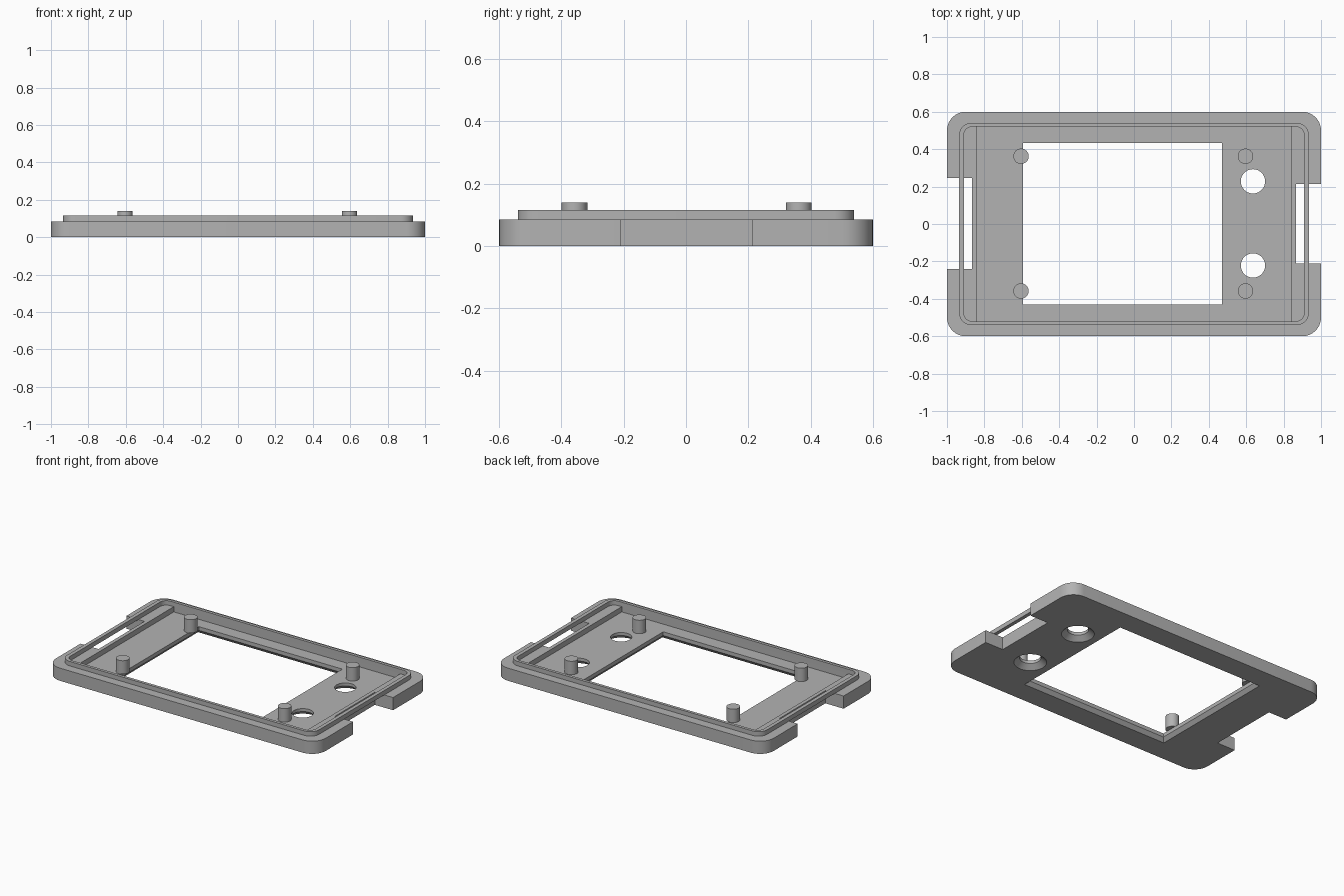
import bpy, bmesh, math

if "Cube" in bpy.data.objects:
    bpy.data.objects.remove(bpy.data.objects["Cube"], do_unlink=True)

GREY = (0.45, 0.45, 0.45, 1)
grey = bpy.data.materials.new("matte grey")
grey.use_nodes = True
grey.diffuse_color = GREY
grey.node_tree.nodes["Principled BSDF"].inputs["Base Color"].default_value = GREY


def rect(hx, hy, r=0, steps=8):
    """Outline of a rectangle with optional rounded corners."""
    pts = []
    for k, (sx, sy) in enumerate([(1, 1), (-1, 1), (-1, -1), (1, -1)]):
        if not r:
            pts.append((sx * hx, sy * hy))
            continue
        for i in range(steps + 1):
            a = math.pi / 2 * (k + i / steps)
            pts.append((sx * (hx - r) + r * math.cos(a), sy * (hy - r) + r * math.sin(a)))
    return pts


def circle(r, n=40):
    return [(r * math.cos(2 * math.pi * i / n), r * math.sin(2 * math.pi * i / n)) for i in range(n)]


def loft(name, layers, at=(0, 0), ring=False):
    """Join outlines given as (z, points); a ring closes on itself, else ends are capped."""
    bm = bmesh.new()
    loops = [[bm.verts.new((x + at[0], y + at[1], z)) for x, y in pts] for z, pts in layers]
    n = len(loops[0])
    pairs = list(zip(loops, loops[1:])) + ([(loops[-1], loops[0])] if ring else [])
    for a, b in pairs:
        for i in range(n):
            j = (i + 1) % n
            bm.faces.new((a[i], a[j], b[j], b[i]))
    if not ring:
        bm.faces.new(loops[0][::-1])
        bm.faces.new(loops[-1])
    bmesh.ops.recalc_face_normals(bm, faces=bm.faces)
    mesh = bpy.data.meshes.new(name)
    bm.to_mesh(mesh)
    bm.free()
    mesh.materials.append(grey)
    ob = bpy.data.objects.new(name, mesh)
    bpy.context.collection.objects.link(ob)
    return ob


def cut(target, cutter):
    """Subtract the cutter and discard it."""
    mod = target.modifiers.new("cut", 'BOOLEAN')
    mod.operation, mod.solver, mod.object = 'DIFFERENCE', 'EXACT', cutter
    bpy.context.view_layer.objects.active = target
    bpy.ops.object.modifier_apply(modifier=mod.name)
    bpy.data.objects.remove(cutter, do_unlink=True)


def smooth(ob):
    bpy.ops.object.select_all(action='DESELECT')
    ob.select_set(True)
    bpy.context.view_layer.objects.active = ob
    bpy.ops.object.shade_smooth_by_angle(angle=math.radians(30))


FLOOR, TOP, RIM, PEG = 0.05, 0.085, 0.115, 0.14

# Base plate with a shallow inner tray
base = loft("base_plate", [(0, rect(1, 0.6, 0.1)), (TOP, rect(1, 0.6, 0.1))])
cut(base, loft("tray", [(FLOOR, rect(0.84, 0.52)), (0.3, rect(0.84, 0.52))]))

# Display window, flared towards the underside
inner, flared = rect(0.532, 0.432), rect(0.552, 0.452)
cut(base, loft("window", [(-0.1, flared), (0, flared), (0.025, inner), (0.3, inner)], at=(-0.062, 0.002)))

# Countersunk button holes
for y in (0.228, -0.222):
    cut(base, loft("hole", [(-0.1, circle(0.1)), (0, circle(0.1)),
                            (0.03, circle(0.065)), (0.3, circle(0.065))], at=(0.636, y)))

# End notches under the rim
for side, half in ((-1, 0.243), (1, 0.212)):
    cut(base, loft("notch", [(-0.1, rect(0.135, half)), (0.3, rect(0.135, half))], at=(side, 0.002)))
smooth(base)

# Raised locating rim
outer, inside = rect(0.935, 0.54, 0.065), rect(0.91, 0.52, 0.045)
rim = loft("locating_rim", [(TOP, outer), (RIM, outer), (RIM, inside), (TOP, inside)], ring=True)
smooth(rim)

# Mounting pegs
for x, xn in ((-0.604, "right"), (0.596, "left")):
    for y, yn in ((-0.358, "front"), (0.362, "back")):
        smooth(loft(f"{yn}_{xn}_peg", [(FLOOR, circle(0.041)), (PEG, circle(0.041))], at=(x, y)))
